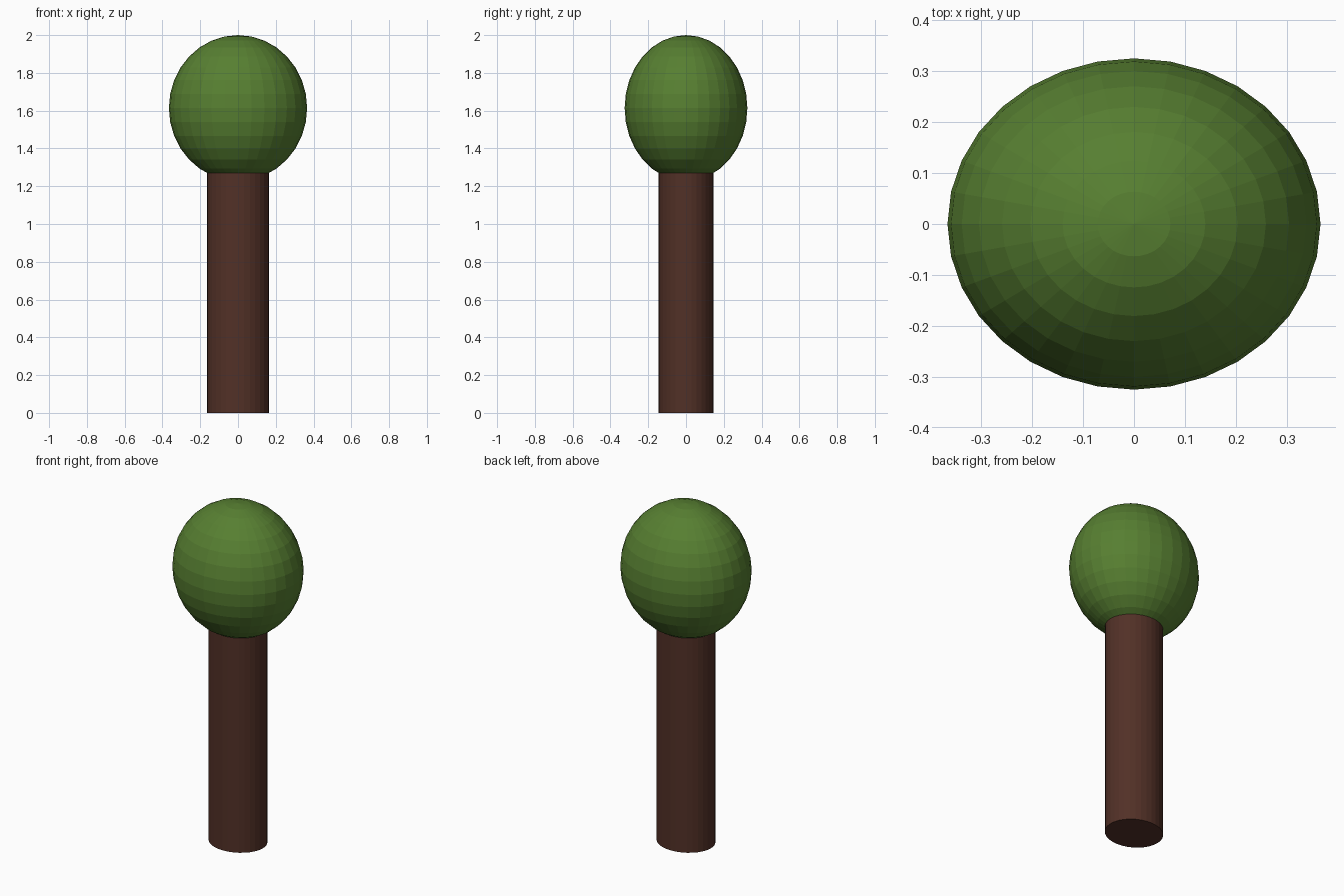
import bpy

if "Cube" in bpy.data.objects:
    bpy.data.objects.remove(bpy.data.objects["Cube"])

def material(name, rgb):
    m = bpy.data.materials.new(name)
    m.diffuse_color = (*rgb, 1.0)
    m.use_nodes = True
    m.node_tree.nodes["Principled BSDF"].inputs["Base Color"].default_value = m.diffuse_color
    return m

def finish(name, scale, mat):
    ob = bpy.context.object
    ob.name = name
    ob.scale = scale
    bpy.ops.object.transform_apply(location=False, rotation=False, scale=True)
    ob.data.materials.append(mat)
    return ob

bark = material("bark_brown", (0.084, 0.030, 0.020))
leaf = material("leaf_green", (0.095, 0.212, 0.031))

# Trunk: oval column reaching a little way into the crown
TRUNK_TOP = 1.36
bpy.ops.mesh.primitive_cylinder_add(vertices=32, radius=1, depth=1,
                                    location=(0, 0, TRUNK_TOP / 2))
finish("trunk", (0.164, 0.146, TRUNK_TOP), bark)

# Crown: faceted, stretched ball
bpy.ops.mesh.primitive_uv_sphere_add(segments=32, ring_count=16, radius=1,
                                     location=(0, 0, 1.614))
finish("crown", (0.366, 0.325, 0.386), leaf)
